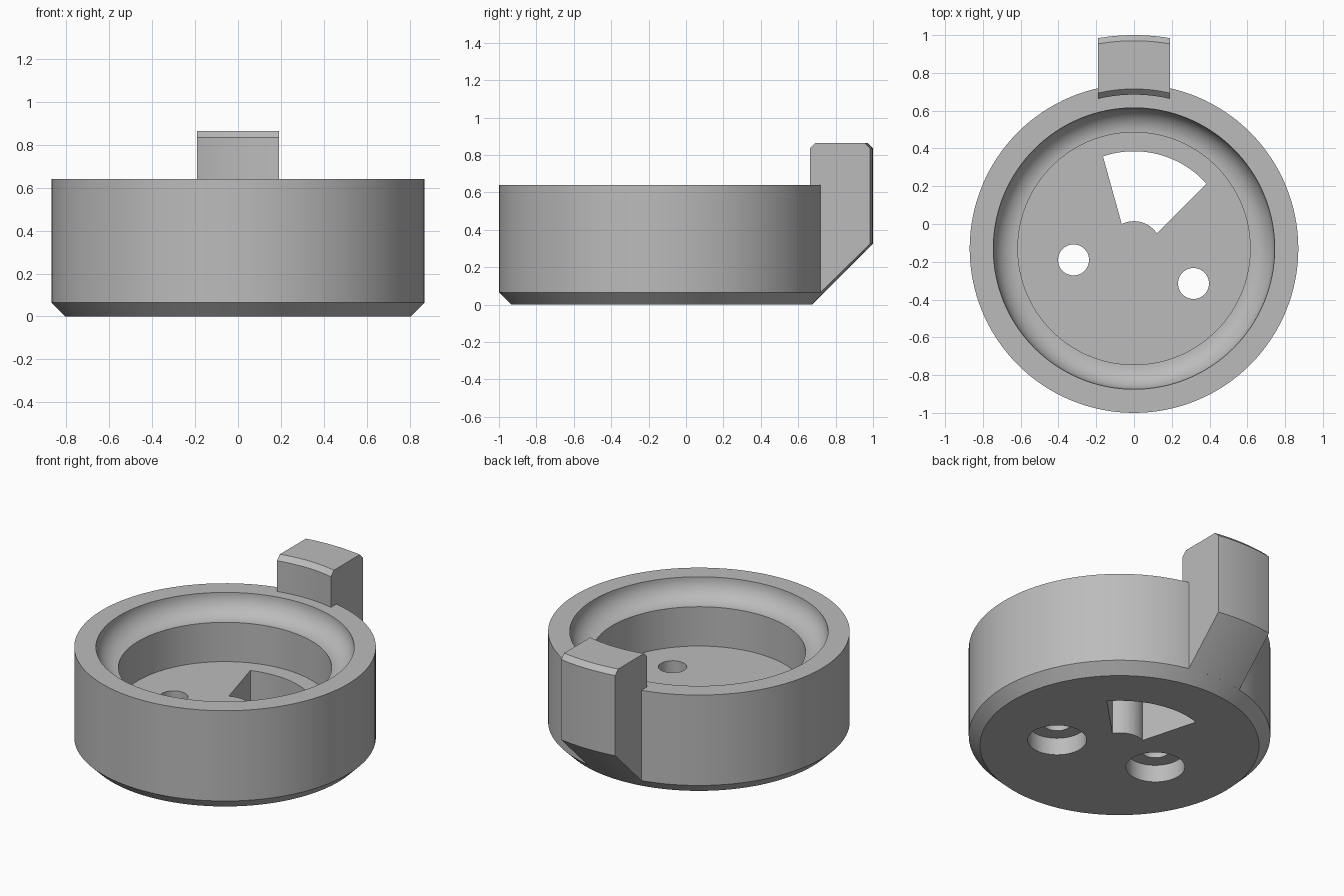
import bpy, bmesh, math

if "Cube" in bpy.data.objects:
    bpy.data.objects.remove(bpy.data.objects["Cube"])

CY = -0.13      # centre of the round body along y
SEG = 128

grey = bpy.data.materials.new("plain grey")
grey.diffuse_color = (0.5, 0.5, 0.5, 1)
grey.use_nodes = True
grey.node_tree.nodes["Principled BSDF"].inputs["Base Color"].default_value = grey.diffuse_color


def finish(name, bm):
    bmesh.ops.recalc_face_normals(bm, faces=bm.faces)
    mesh = bpy.data.meshes.new(name)
    bm.to_mesh(mesh)
    bm.free()
    mesh.materials.append(grey)
    obj = bpy.data.objects.new(name, mesh)
    bpy.context.collection.objects.link(obj)
    return obj


def lathe(name, profile):
    """Revolve (radius, z) points; both ends lie on the axis."""
    bm = bmesh.new()
    vs = [bm.verts.new((r, 0, z)) for r, z in profile]
    es = [bm.edges.new(p) for p in zip(vs, vs[1:])]
    bmesh.ops.spin(bm, geom=vs + es, cent=(0, 0, 0), axis=(0, 0, 1),
                   angle=math.tau, steps=SEG, use_merge=True)
    bmesh.ops.remove_doubles(bm, verts=bm.verts, dist=1e-5)
    bmesh.ops.translate(bm, verts=bm.verts, vec=(0, CY, 0))
    return finish(name, bm)


def prism(name, outline, z0, z1):
    bm = bmesh.new()
    face = bm.faces.new([bm.verts.new((x, y, z0)) for x, y in outline])
    new = bmesh.ops.extrude_face_region(bm, geom=[face])["geom"]
    bmesh.ops.translate(bm, vec=(0, 0, z1 - z0),
                        verts=[v for v in new if isinstance(v, bmesh.types.BMVert)])
    return finish(name, bm)


def arc(cx, cy, r, a0, a1, n):
    return [(cx + r * math.cos(a0 + (a1 - a0) * i / n),
             cy + r * math.sin(a0 + (a1 - a0) * i / n)) for i in range(n + 1)]


def disc(x, y, r):
    return arc(x, y, r, 0, math.tau, 48)[:-1]


def combine(target, other, operation):
    mod = target.modifiers.new(other.name, 'BOOLEAN')
    mod.operation, mod.solver, mod.object = operation, 'EXACT', other
    bpy.context.view_layer.objects.active = target
    bpy.ops.object.modifier_apply(modifier=mod.name)
    bpy.data.objects.remove(other)


# Cup body: chamfered base, flat rim, concave cove, straight well
cove = arc(0.615, 0.64, 0.13, 0, -math.pi / 2, 14)
body = lathe("cup_body", [(0, 0), (0.805, 0), (0.87, 0.065), (0.87, 0.64)]
             + cove + [(0.615, 0.26), (0, 0.26)])

# Rear lug: curved block with chamfered top and sloping underside
section = [(0.815, 0.1), (0.815, 0.835), (0.845, 0.865), (1.10, 0.865),
           (1.13, 0.835), (1.13, 0.325), (0.87, 0.065)]
bm = bmesh.new()
STEPS = 16
rings = []
for i in range(STEPS + 1):
    x = -0.19 + 0.38 * i / STEPS
    rings.append([bm.verts.new((x, CY + math.sqrt(r * r - x * x), z)) for r, z in section])
for a, b in zip(rings, rings[1:]):
    for j in range(len(section)):
        k = (j + 1) % len(section)
        bm.faces.new((a[j], a[k], b[k], b[j]))
bm.faces.new(rings[0])
bm.faces.new(rings[-1])
combine(body, finish("rear_lug", bm), 'UNION')

# Fan-shaped window through the floor
window = (arc(0, CY, 0.515, math.atan2(0.34, 0.38), math.atan2(0.49, -0.165), 24)
          + arc(0, CY, 0.145, math.atan2(0.13, -0.065), math.atan2(0.08, 0.12), 12))
combine(body, prism("window_cutter", window, -0.1, 0.4), 'DIFFERENCE')

# Two screw holes, counterbored from below
for x, y in ((-0.32, -0.19), (0.315, -0.315)):
    combine(body, prism("hole_cutter", disc(x, y, 0.082), -0.1, 0.4), 'DIFFERENCE')
    combine(body, prism("counterbore_cutter", disc(x, y, 0.17), -0.1, 0.11), 'DIFFERENCE')

bpy.ops.object.select_all(action='DESELECT')
body.select_set(True)
bpy.context.view_layer.objects.active = body
bpy.ops.object.shade_smooth_by_angle(angle=math.radians(30))
